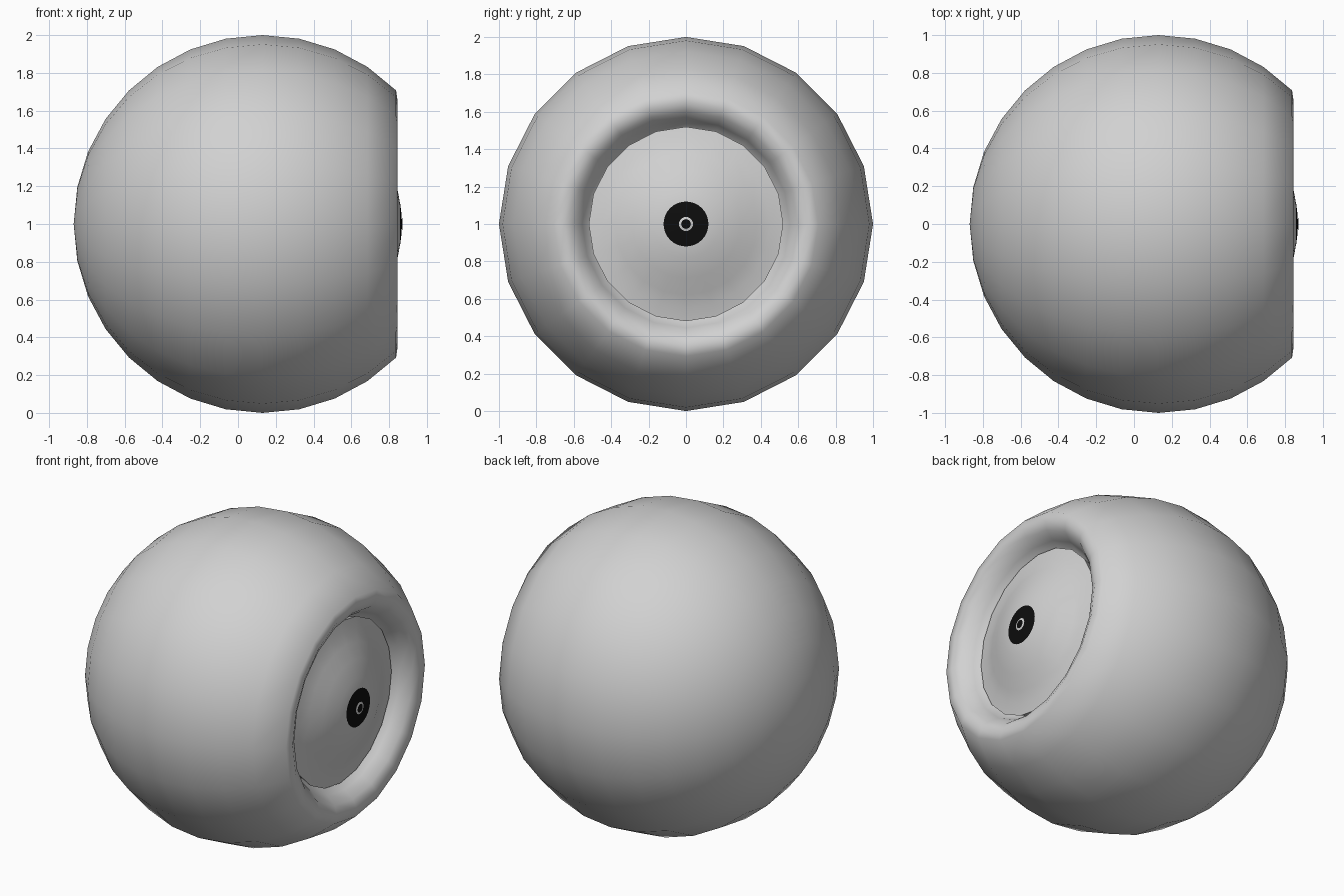
import bpy, bmesh, math

if "Cube" in bpy.data.objects:
    bpy.data.objects.remove(bpy.data.objects["Cube"], do_unlink=True)


def make_material(name, value):
    mat = bpy.data.materials.new(name)
    mat.use_nodes = True
    colour = (value, value, value, 1)
    mat.diffuse_color = colour
    mat.node_tree.nodes["Principled BSDF"].inputs["Base Color"].default_value = colour
    return mat


def lathe(name, profile, segments, mat):
    """Turn (x, radius) points, listed from back to front, about the x axis."""
    bm = bmesh.new()
    rings = []
    for x, r in profile:
        if r < 1e-4:
            rings.append([bm.verts.new((x, 0, 1))])
            continue
        turns = [2 * math.pi * i / segments for i in range(segments)]
        rings.append([bm.verts.new((x, r * math.sin(a), 1 + r * math.cos(a))) for a in turns])
    for a, b in zip(rings, rings[1:]):
        for i in range(segments):
            j = (i + 1) % segments
            corners = [a[i % len(a)], a[j % len(a)], b[j % len(b)], b[i % len(b)]]
            bm.faces.new(list(dict.fromkeys(corners)))
    bmesh.ops.recalc_face_normals(bm, faces=bm.faces)
    # An open surface must face forward
    front = max(bm.faces, key=lambda f: f.calc_center_median().x)
    if len(rings[0]) > 1 and front.normal.x < 0:
        bmesh.ops.reverse_faces(bm, faces=bm.faces)
    mesh = bpy.data.meshes.new(name)
    bm.to_mesh(mesh)
    bm.free()
    mesh.materials.append(mat)
    obj = bpy.data.objects.new(name, mesh)
    bpy.context.collection.objects.link(obj)
    bpy.ops.object.select_all(action='DESELECT')
    obj.select_set(True)
    bpy.context.view_layer.objects.active = obj
    bpy.ops.object.shade_smooth_by_angle(angle=math.radians(60))
    return obj


grey = make_material("pale_grey", 0.64)
black = make_material("black", 0.004)

# Ball with a rounded rim that rolls into the socket
step = math.pi / 16
ball = [(0.13 - math.cos(i * step), math.sin(i * step)) for i in range(13)]
socket = [(0.845, 0.65), (0.82, 0.6), (0.76, 0.555), (0.69, 0.52), (0.66, 0.45), (0.65, 0)]
lathe("ball_body", ball + socket, 20, grey)

# Flared disc with a raised middle, set in the socket
disc = [(0.67, 0), (0.67, 0.5), (0.73, 0.52), (0.745, 0.45), (0.77, 0.38), (0.81, 0.29),
        (0.845, 0.18), (0.856, 0.12), (0.863, 0.05), (0.864, 0)]
lathe("eye_disc", disc, 20, grey)

# Black centre and its small ring
lathe("pupil", [(0.857, 0.12), (0.866, 0.05), (0.868, 0)], 32, black)
lathe("pupil_ring", [(0.868, 0.038), (0.871, 0.026)], 16, grey)
